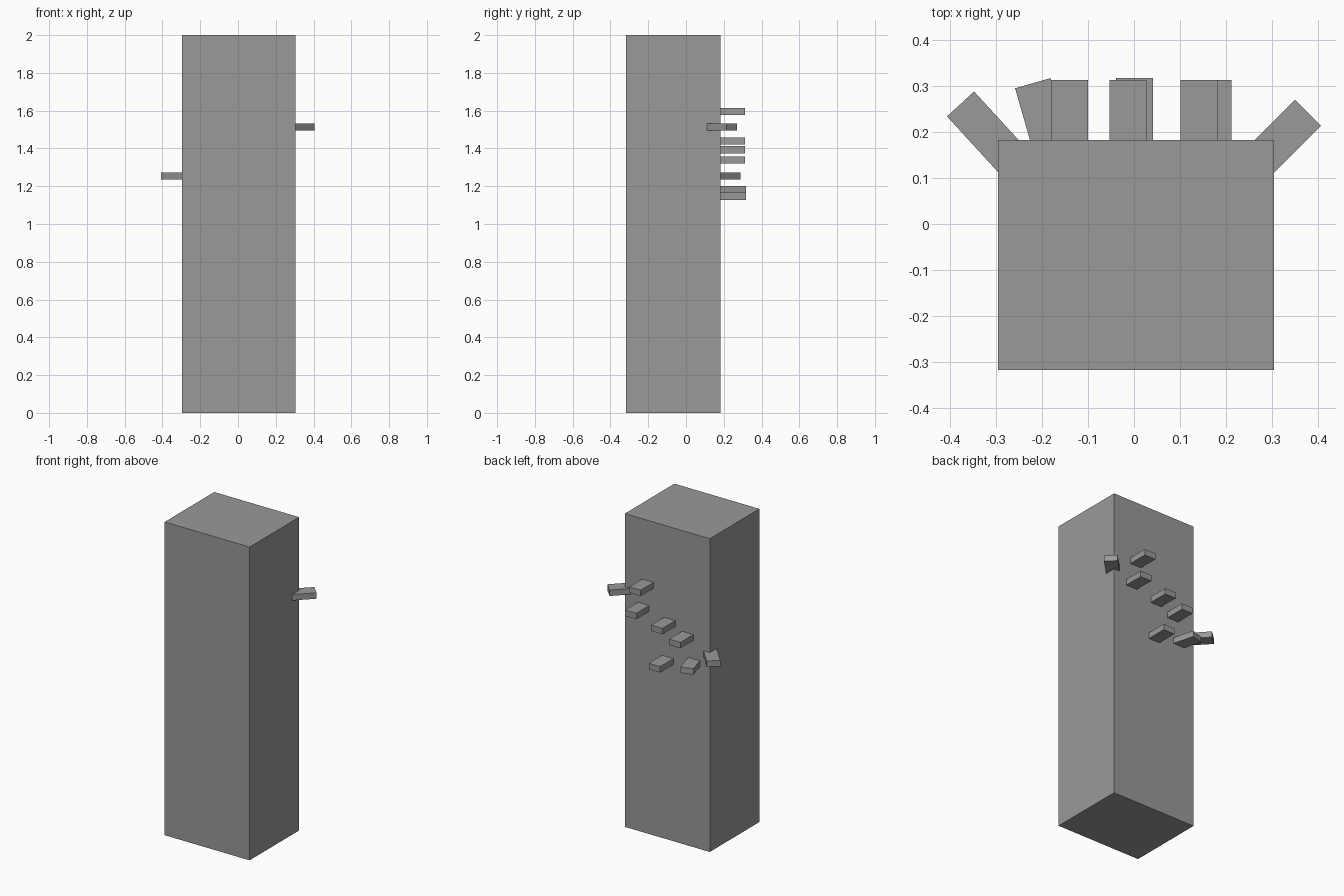
import bpy, bmesh
from math import radians
from mathutils import Matrix

if "Cube" in bpy.data.objects:
    bpy.data.objects.remove(bpy.data.objects["Cube"])

grey = bpy.data.materials.new("dark_grey")
grey.diffuse_color = (0.32, 0.32, 0.32, 1)
grey.use_nodes = True
grey.node_tree.nodes["Principled BSDF"].inputs["Base Color"].default_value = grey.diffuse_color


def box(name, size, matrix):
    bm = bmesh.new()
    bmesh.ops.create_cube(bm, size=1.0)
    bmesh.ops.scale(bm, vec=size, verts=bm.verts)
    bmesh.ops.transform(bm, matrix=matrix, verts=bm.verts)
    mesh = bpy.data.meshes.new(name)
    bm.to_mesh(mesh)
    bm.free()
    mesh.materials.append(grey)
    obj = bpy.data.objects.new(name, mesh)
    bpy.context.collection.objects.link(obj)
    return obj


# Tall rectangular pillar
box("pillar", (0.6, 0.5, 2.0), Matrix.Translation((0.004, -0.067, 1.0)))

# Pegs set into the back face and its corners
WIDTH, LENGTH, THICK = 0.08, 0.2, 0.038
# tip centre x, tip centre y, centre z, turn about z in degrees
pegs = [
    (0.378, 0.242, 1.514, -45),
    (0.141, 0.313, 1.596, 0),
    (0.172, 0.313, 1.440, 0),
    (-0.013, 0.313, 1.393, 0),
    (-0.140, 0.313, 1.338, 0),
    (0.001, 0.317, 1.147, 0),
    (-0.220, 0.306, 1.183, 16),
    (-0.377, 0.261, 1.254, 42.5),
]
for i, (x, y, z, turn) in enumerate(pegs, 1):
    place = (Matrix.Translation((x, y, z))
             @ Matrix.Rotation(radians(turn), 4, 'Z')
             @ Matrix.Translation((0, -LENGTH / 2, 0)))
    box(f"peg_{i}", (WIDTH, LENGTH, THICK), place)
